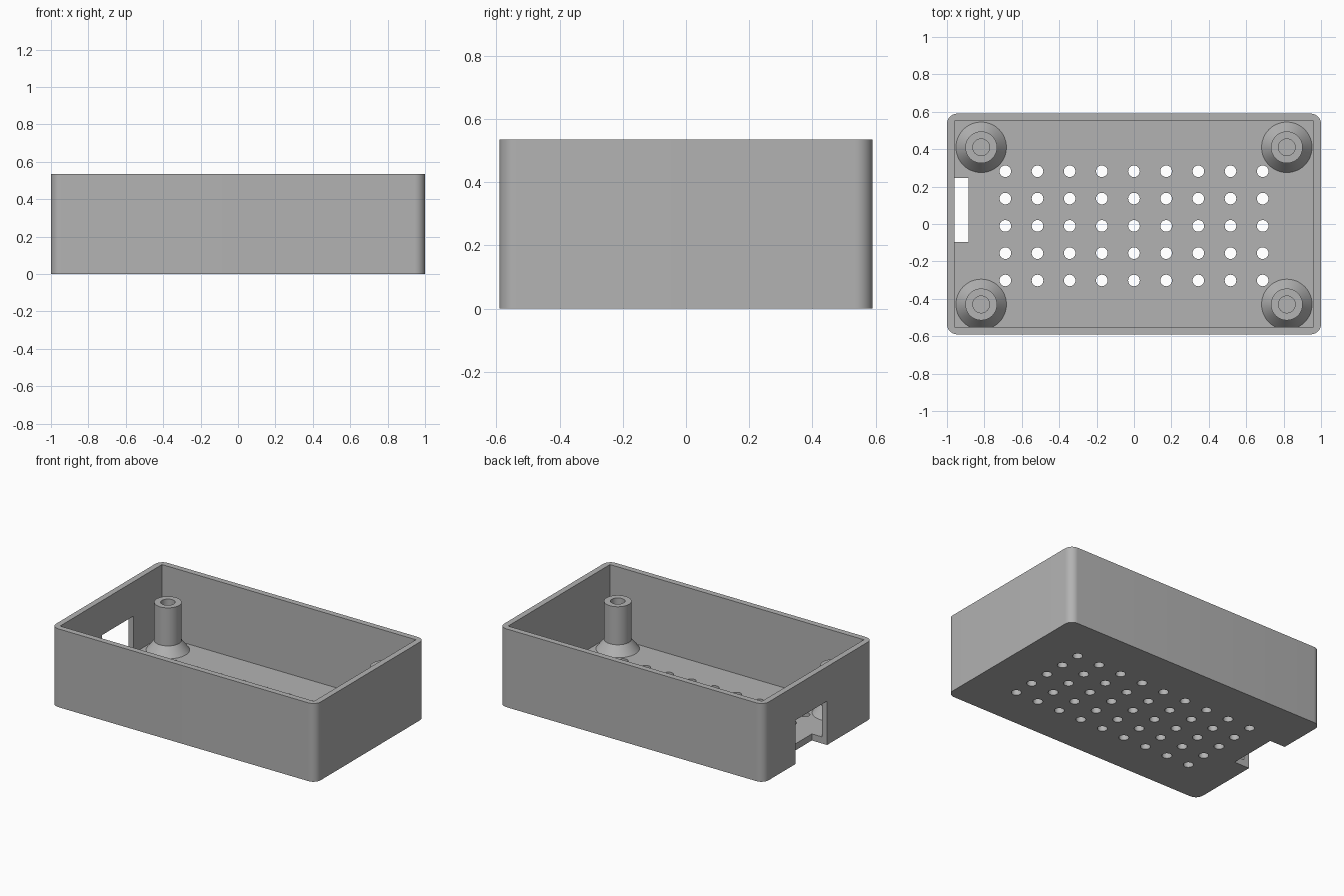
import bpy, bmesh, math
from mathutils import Matrix, Vector

if "Cube" in bpy.data.objects:
    bpy.data.objects.remove(bpy.data.objects["Cube"])

HALF_X, HALF_Y, HEIGHT = 1.0, 0.59, 0.535
WALL, FLOOR = 0.04, 0.045

grey = bpy.data.materials.new("plain grey")
grey.use_nodes = True
colour = (0.45, 0.45, 0.45, 1)
grey.diffuse_color = colour
grey.node_tree.nodes["Principled BSDF"].inputs["Base Color"].default_value = colour


def make_object(name, bm):
    bmesh.ops.recalc_face_normals(bm, faces=bm.faces)
    mesh = bpy.data.meshes.new(name)
    bm.to_mesh(mesh)
    bm.free()
    mesh.materials.append(grey)
    obj = bpy.data.objects.new(name, mesh)
    bpy.context.collection.objects.link(obj)
    return obj


def add_box(bm, low, high):
    low, high = Vector(low), Vector(high)
    place = Matrix.Translation((low + high) / 2) @ Matrix.Diagonal((high - low).to_4d())
    bmesh.ops.create_cube(bm, size=1, matrix=place)


def activate(obj):
    bpy.ops.object.select_all(action="DESELECT")
    obj.select_set(True)
    bpy.context.view_layer.objects.active = obj


def shade(obj):
    activate(obj)
    bpy.ops.object.shade_smooth_by_angle(angle=math.radians(30))


def cut(obj, bm):
    cutter = make_object("cutter", bm)
    cutter.hide_render = True
    mod = obj.modifiers.new("cut", "BOOLEAN")
    mod.operation, mod.solver, mod.object = "DIFFERENCE", "EXACT", cutter
    activate(obj)
    bpy.ops.object.modifier_apply(modifier=mod.name)
    bpy.data.objects.remove(cutter)


# Outer block with rounded upright corners
bm = bmesh.new()
add_box(bm, (-HALF_X, -HALF_Y, 0), (HALF_X, HALF_Y, HEIGHT))
upright = [e for e in bm.edges if abs(e.verts[0].co.z - e.verts[1].co.z) > 0.1]
bmesh.ops.bevel(bm, geom=upright, offset=0.055, segments=10, profile=0.5, affect="EDGES")
tray = make_object("case_tray", bm)

# Square-cornered cavity
bm = bmesh.new()
add_box(bm, (WALL - HALF_X, WALL - HALF_Y, FLOOR), (HALF_X - WALL, HALF_Y - WALL, 1))
cut(tray, bm)

# Connector opening through the end wall and floor
bm = bmesh.new()
add_box(bm, (-1.1, -0.095, -0.1), (-0.885, 0.245, 0.30))
cut(tray, bm)

# Grid of floor vents
bm = bmesh.new()
for column in range(-4, 5):
    for row in range(-2, 3):
        centre = Matrix.Translation((column * 0.172, row * 0.146 - 0.01, 0))
        bmesh.ops.create_cone(bm, cap_ends=True, segments=32, radius1=0.031,
                              radius2=0.031, depth=0.3, matrix=centre)
cut(tray, bm)
shade(tray)

# Hollow standoffs with flared feet
profile = [(0, 0.02), (0.135, 0.02), (0.135, FLOOR), (0.085, 0.11), (0.085, 0.37),
           (0.045, 0.37), (0.045, FLOOR + 0.005), (0, FLOOR + 0.005)]
for depth, y in (("front", -0.43), ("back", 0.41)):
    for side, x in (("right", -0.817), ("left", 0.817)):
        bm = bmesh.new()
        points = [bm.verts.new((r, 0, z)) for r, z in profile]
        edges = [bm.edges.new(pair) for pair in zip(points, points[1:])]
        bmesh.ops.spin(bm, geom=points + edges, cent=(0, 0, 0), axis=(0, 0, 1),
                       angle=math.tau, steps=48, use_merge=False)
        bmesh.ops.remove_doubles(bm, verts=bm.verts, dist=0.0001)
        post = make_object(f"standoff_{depth}_{side}", bm)
        post.location = (x, y, 0)
        shade(post)
